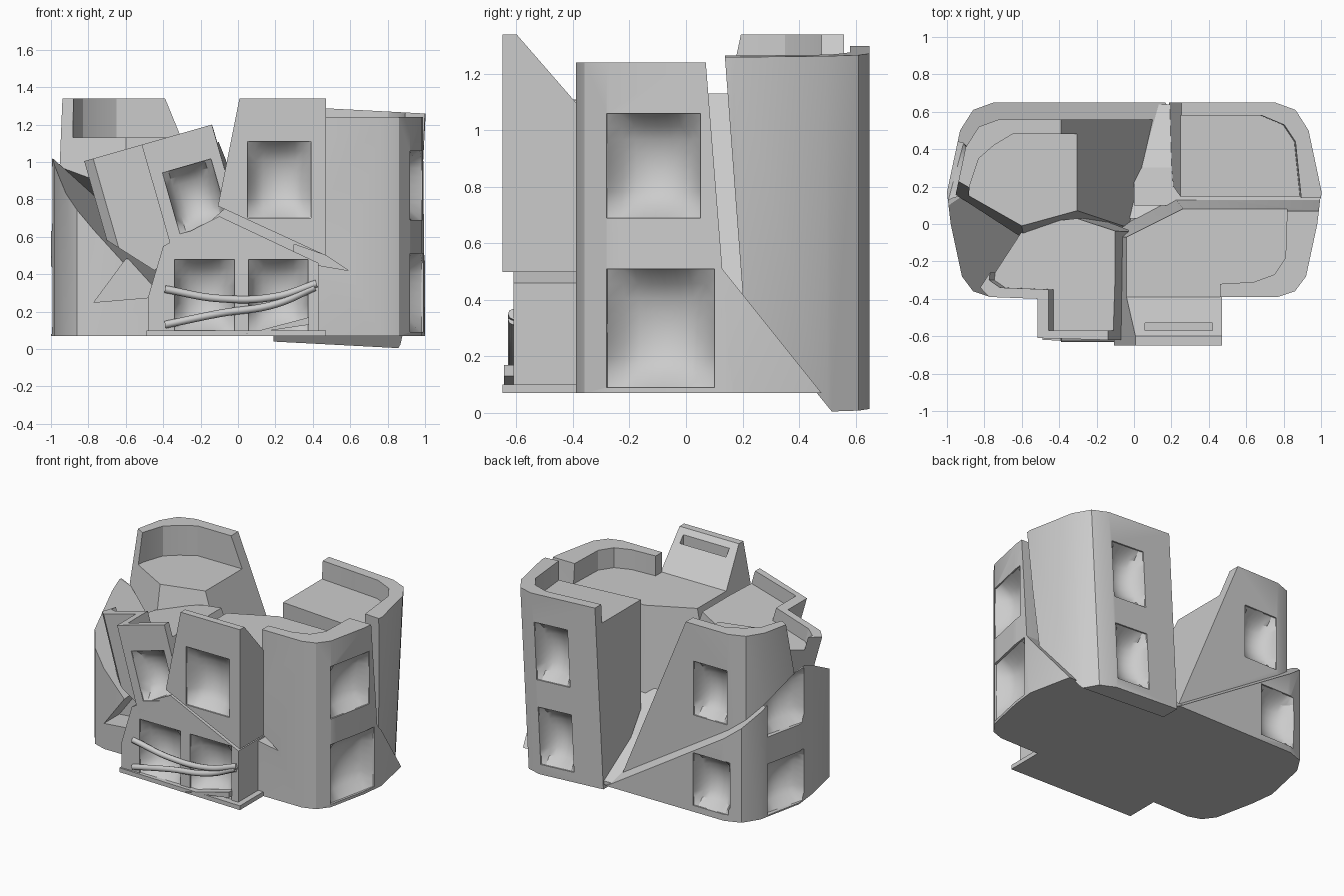
import bpy, bmesh
from math import radians
from mathutils import Matrix, Vector

if "Cube" in bpy.data.objects:
    bpy.data.objects.remove(bpy.data.objects["Cube"])

# House plan with chamfered corners (right half mirrored to the left)
HALF = [(.75, .65), (.86, .61), (.93, .5), (1, .17), (.98, 0), (.92, -.28), (.86, -.36), (.77, -.39)]
BODY = HALF + [(-x, y) for x, y in reversed(HALF)]


def shift(pts, dx, dy):
    return [(x + dx, y + dy) for x, y in pts]


def make(name, bm):
    bmesh.ops.recalc_face_normals(bm, faces=bm.faces)
    me = bpy.data.meshes.new(name)
    bm.to_mesh(me)
    bm.free()
    ob = bpy.data.objects.new(name, me)
    bpy.context.collection.objects.link(ob)
    return ob


def prism(name, pts, lo, hi, cuts=(), axis='z'):
    """Extrude a profile, then slice it; each cut is (point, normal of removed side)."""
    bm = bmesh.new()
    P = (lambda a, b, t: (a, b, t)) if axis == 'z' else (lambda a, b, t: (a, t, b))
    f = bm.faces.new([bm.verts.new(P(a, b, lo)) for a, b in pts])
    r = bmesh.ops.extrude_face_region(bm, geom=[f])
    d = Vector(P(0, 0, hi - lo))
    bmesh.ops.translate(bm, vec=d, verts=[v for v in r['geom'] if isinstance(v, bmesh.types.BMVert)])
    for co, no in cuts:
        g = bm.verts[:] + bm.edges[:] + bm.faces[:]
        bmesh.ops.bisect_plane(bm, geom=g, plane_co=co, plane_no=Vector(no).normalized(), clear_outer=True)
        bmesh.ops.holes_fill(bm, edges=[e for e in bm.edges if e.is_boundary], sides=0)
    return make(name, bm)


def subtract(ob, cutter):
    m = ob.modifiers.new("cut", 'BOOLEAN')
    m.operation, m.solver, m.object = 'DIFFERENCE', 'EXACT', cutter
    dg = bpy.context.evaluated_depsgraph_get()
    dg.update()
    me = bpy.data.meshes.new_from_object(ob.evaluated_get(dg))
    ob.modifiers.clear()
    ob.data = me
    bpy.data.objects.remove(cutter)


def window(ob, center, angle, w, h, depth=.13, n=8):
    """Dished square recess; angle is the direction the window faces."""
    bm = bmesh.new()
    grid = []
    for i in range(n + 1):
        for j in range(n + 1):
            u, v = 2 * i / n - 1, 2 * j / n - 1
            d = .01 + (depth - .01) * ((1 - u * u) * (1 - v * v)) ** .6
            grid.append(bm.verts.new((-d, u * w / 2, v * h / 2)))
    for i in range(n):
        for j in range(n):
            k = i * (n + 1) + j
            bm.faces.new([grid[q] for q in (k, k + 1, k + n + 2, k + n + 1)])
    r = bmesh.ops.extrude_edge_only(bm, edges=[e for e in bm.edges if e.is_boundary])
    for v in [g for g in r['geom'] if isinstance(g, bmesh.types.BMVert)]:
        v.co.x = .15
    bmesh.ops.holes_fill(bm, edges=[e for e in bm.edges if e.is_boundary], sides=0)
    bmesh.ops.transform(bm, verts=bm.verts, matrix=Matrix.Translation(center) @ Matrix.Rotation(radians(angle), 4, 'Z'))
    subtract(ob, make("window_cutter", bm))


def hollow(ob, pts, floor, top=2):
    subtract(ob, prism("roof_cutter", pts, floor, top))


def tilt(ob, angle, pivot, offset=(0, 0, 0)):
    ob.data.transform(Matrix.Translation(offset) @ Matrix.Translation(pivot)
                      @ Matrix.Rotation(radians(angle), 4, 'Y') @ Matrix.Translation(-Vector(pivot)))


# Lower left storey, broken along sloping planes
CRACK = (.12, .65, .1)
SLOPE = (CRACK, (.63, .4, 1))
base = prism("lower_left_wall", BODY, .07, 1.2, [
    SLOPE, ((-1, .1, 1.03), (1.1, -.29, 1)), ((-.4, 0, 0), (1, 0, 0))])
window(base, (-.965, .27, .26), 165, .34, .36)
window(base, (-.965, .27, .82), 165, .34, .38)
window(base, (-.65, .65, .3), 90, .28, .37)
subtract(base, prism("notch_cutter", [(-.77, .25), (-.6, .48), (-.3, .5), (-.3, .29)], -.5, -.22, axis='y'))
prism("lower_middle_rubble", BODY, .07, 1.2, [
    SLOPE, ((-.77, -.41, .25), (-.13, -1.5, 1)), ((.25, 0, 0), (1, 0, 0)), ((-.4, 0, 0), (-1, 0, 0))])

# Wedge of foundation under the back right tower, and the valley floor in the gap
prism("back_right_foundation", BODY, .07, 1, [
    ((0, 0, .07), (-1, 0, 0)), ((0, .1, 0), (0, -1, 0)), ((0, .2, .42), (0, 1.25, 1))])
prism("gap_valley", [(.2, .64), (.08, .64), (-.15, .03), (.25, .03)], .07, 1, [((0, .65, .09), (0, .58, 1))])

# Front right block with roof recess, open towards the bay
LEFT_CUT = ((-.04, 0, 1.1), (-1, 0, .2))
block = prism("front_right_block", BODY, .07, 1.24, [
    LEFT_CUT, ((0, .07, 1.24), (0, 1, .08)), ((0, -.05, 1.1), (-.45, .9, .1))])
hollow(block, [(-.3, -.5), (.46, -.5), (.46, -.32), (.64, -.31), (.75, -.27), (.81, -.18), (.83, .4), (-.3, .4)], 1.1)
window(block, (.955, -.115, .875), -12, .34, .37)
window(block, (.955, -.09, .3), -12, .39, .42)
subtract(block, prism("crack_cutter", [(.3, .47), (.3, .56), (.47, .5), (.59, .42)], -.5, -.3, axis='y'))

# Upper right bay, sliced diagonally, with a slot behind its parapet
bay = prism("upper_bay", [(-.3, -.65), (.47, -.65), (.47, -.3), (-.3, -.3)], .3, 1.34, [
    LEFT_CUT, ((0, -.6, 1.34), (0, 1.15, 1)), ((-.12, -.6, .77), (-.46, 0, -1))])
hollow(bay, [(.06, -.57), (.42, -.57), (.42, -.53), (.06, -.53)], 1.15)
window(bay, (.22, -.65, .905), -90, .34, .41)

# Lower bay with two windows
low = prism("lower_bay", [(-.48, .07), (.43, .07), (.43, .46), (-.1, .71), (-.2, .66), (-.4, .55), (-.48, .28)],
            -.61, -.2, axis='y')
for x in (-.18, .215):
    window(low, (x, -.61, .29), -90, .32, .38)
prism("bay_plinth", [(-.49, -.62), (.47, -.65), (.47, -.38), (-.49, -.38)], .07, .1)
prism("fallen_sill", [(.04, .08), (.38, .13), (.38, .17)], -.645, -.59, axis='y')

# Front left upper corner, leaning; built around its top right corner
lean = prism("leaning_corner", [(0, -.62), (-.39, -.61), (-.39, -.4), (-.66, -.39), (-.71, -.34),
                                (-.48, 0), (-.2, .03), (.02, -.04)], -.9, 0, [
    ((-.51, 0, -.665), (-.225, 0, -.2)), ((-.51, 0, -.665), (.225, 0, -.48)), ((0, 0, 0), (1, 0, .1))])
window(lean, (-.19, -.615, -.345), -90, .27, .34)
hollow(lean, [(.1, -.57), (-.33, -.57), (-.33, -.35), (-.6, -.34), (-.66, -.3), (-.6, .2), (.1, .2)], -.1)
tilt(lean, -16, (0, 0, 0), (-.14, 0, 1.2))

# Back left upper tower, slid forward on the crack
tower = prism("back_left_tower", shift(BODY, .03, -.09), .08, 1.34, [
    (CRACK, (-.63, -.4, -1)), ((-.39, 0, 1.34), (1.24, 0, .51)),
    ((-.6, -.01, 1.13), (-.21, -.37, .08)), ((-.6, -.01, 1.13), (.11, -.4, .1))])
window(tower, (-.58, .56, .89), 90, .26, .38)
hollow(tower, [(.1, .48), (-.65, .48), (-.75, .42), (-.83, .35), (-.88, .2), (-.9, -.3), (.1, -.3)], 1.13)

# Back right tower, slightly tipped outward
tip = prism("back_right_tower", shift(BODY, -.06, 0), .04, 1.3, [
    ((.19, 0, .07), (-1, 0, 0)), ((0, .14, 1.27), (0, -1, -.075)), ((0, .22, .41), (0, -1.25, -1))])
for z in (.31, .9):
    window(tip, (.545, .65, z), 90, .26, .4)
hollow(tip, [(.1, .58), (.62, .58), (.74, .53), (.8, .44), (.84, .05), (.1, .05)], 1.17)
tilt(tip, 3, (.19, 0, .07))

# Bent balcony rails
for i, pts in enumerate(([(-.39, .32), (-.1, .27), (.2, .28), (.42, .35)],
                         [(-.39, .13), (-.1, .19), (.2, .24), (.41, .33)])):
    cu = bpy.data.curves.new("rail", 'CURVE')
    cu.dimensions, cu.bevel_depth, cu.bevel_resolution, cu.use_fill_caps = '3D', .02, 2, True
    sp = cu.splines.new('BEZIER')
    sp.bezier_points.add(len(pts) - 1)
    for b, (x, z) in zip(sp.bezier_points, pts):
        b.co = (x, -.61, z)
        b.handle_left_type = b.handle_right_type = 'AUTO'
    ob = bpy.data.objects.new("balcony_rail_%d" % (i + 1), cu)
    bpy.context.collection.objects.link(ob)

# Soft shading with crisp edges
for ob in bpy.data.objects:
    if ob.type == 'MESH':
        bpy.ops.object.select_all(action='DESELECT')
        ob.select_set(True)
        bpy.context.view_layer.objects.active = ob
        bpy.ops.object.shade_smooth_by_angle(angle=radians(30))
